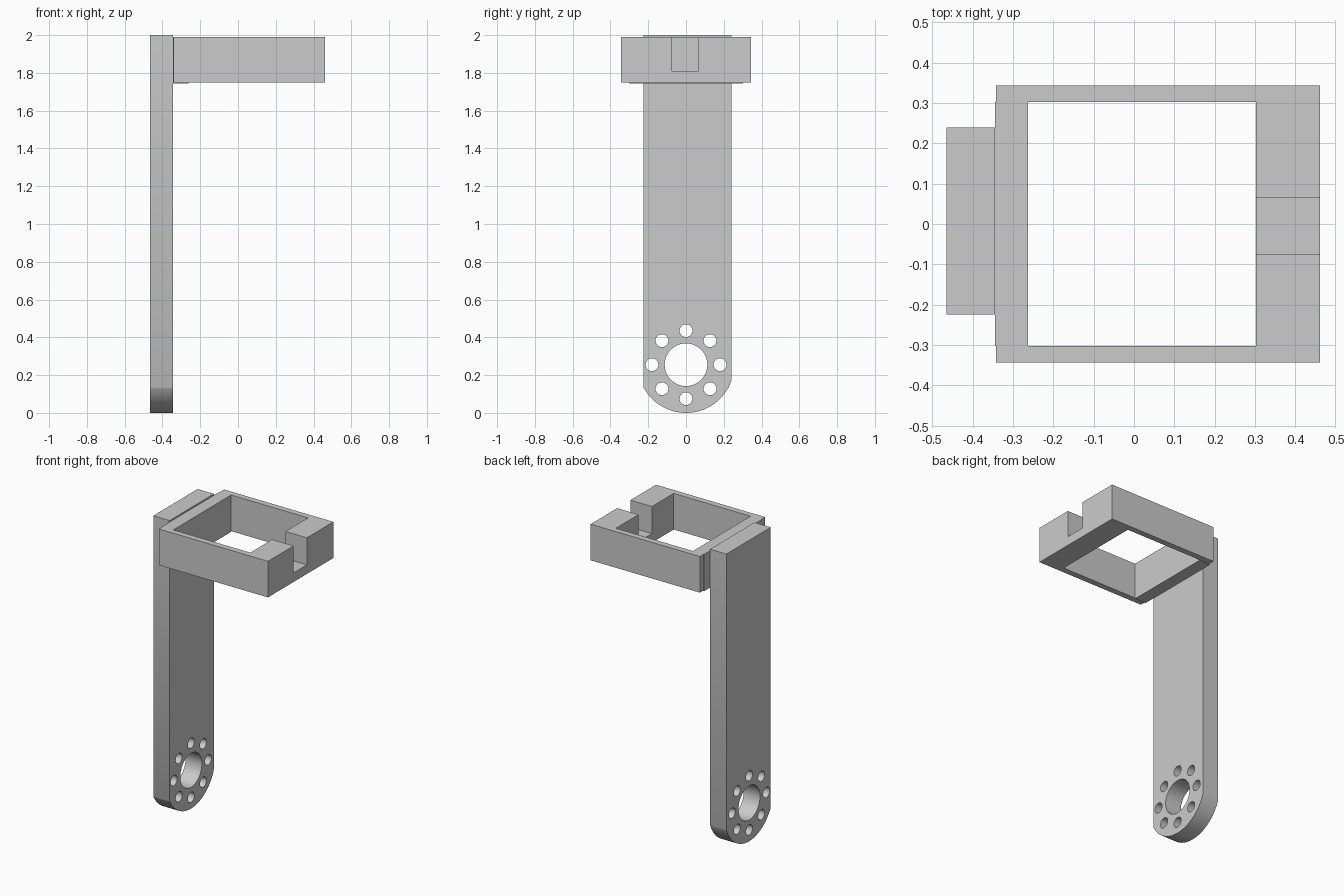
import bpy, math

if "Cube" in bpy.data.objects:
    bpy.data.objects.remove(bpy.data.objects["Cube"])

grey = bpy.data.materials.new("plain grey")
grey.use_nodes = True
colour = (0.6, 0.6, 0.6, 1)
grey.diffuse_color = colour
grey.node_tree.nodes["Principled BSDF"].inputs["Base Color"].default_value = colour


def box(name, low, high):
    bpy.ops.mesh.primitive_cube_add(size=1, location=[(a + b) / 2 for a, b in zip(low, high)])
    ob = bpy.context.object
    ob.name = name
    ob.scale = [b - a for a, b in zip(low, high)]
    bpy.ops.object.transform_apply(location=True, rotation=False, scale=True)
    ob.data.materials.append(grey)
    return ob


def rod(name, x, y, z, radius, length, sides=48):
    bpy.ops.mesh.primitive_cylinder_add(vertices=sides, radius=radius, depth=length,
                                        location=(x, y, z), rotation=(0, math.pi / 2, 0))
    ob = bpy.context.object
    ob.name = name
    bpy.ops.object.transform_apply(location=True, rotation=True, scale=True)
    ob.data.materials.append(grey)
    return ob


def combine(target, tool, operation):
    mod = target.modifiers.new(operation.lower(), 'BOOLEAN')
    mod.operation = operation
    mod.solver = 'EXACT'
    mod.object = tool
    bpy.context.view_layer.objects.active = target
    bpy.ops.object.modifier_apply(modifier=mod.name)
    bpy.data.objects.remove(tool)


# Upright arm: straight strip with a rounded lower end
ARM_X0, ARM_X1, PIVOT_Z, END_R = -0.465, -0.345, 0.255, 0.255
mid_x = (ARM_X0 + ARM_X1) / 2
arm = box("upright_arm", (ARM_X0, -0.225, -0.1), (ARM_X1, 0.24, 2.0))
outline = rod("rounded_outline", mid_x, 0, PIVOT_Z, END_R, 0.3, 96)
for v in outline.data.vertices:      # stretch the upper half into a long slot
    if v.co.z > PIVOT_Z + 0.001:
        v.co.z += 2
combine(arm, outline, 'INTERSECT')

# Pivot hole and its ring of screw holes
combine(arm, rod("pivot_cutter", mid_x, 0, PIVOT_Z, 0.113, 0.3), 'DIFFERENCE')
for i in range(8):
    a = i * math.pi / 4
    hole = rod("screw_cutter", mid_x, 0.18 * math.cos(a), PIVOT_Z + 0.18 * math.sin(a), 0.034, 0.3, 32)
    combine(arm, hole, 'DIFFERENCE')

# Rectangular holder frame with a slightly proud mounting wall
frame = box("holder_frame", (-0.342, -0.343, 1.75), (0.461, 0.343, 1.99))
combine(frame, box("mounting_wall", (ARM_X1, -0.303, 1.745), (-0.263, 0.303, 1.99)), 'UNION')
combine(frame, box("opening_cutter", (-0.263, -0.303, 1.6), (0.303, 0.303, 2.2)), 'DIFFERENCE')
combine(frame, box("notch_cutter", (0.2, -0.075, 1.81), (0.6, 0.065, 2.2)), 'DIFFERENCE')

# Smooth the round walls, keep the edges crisp
for ob in (arm, frame):
    bpy.ops.object.select_all(action='DESELECT')
    ob.select_set(True)
    bpy.context.view_layer.objects.active = ob
    bpy.ops.object.shade_smooth_by_angle(angle=math.radians(30))
